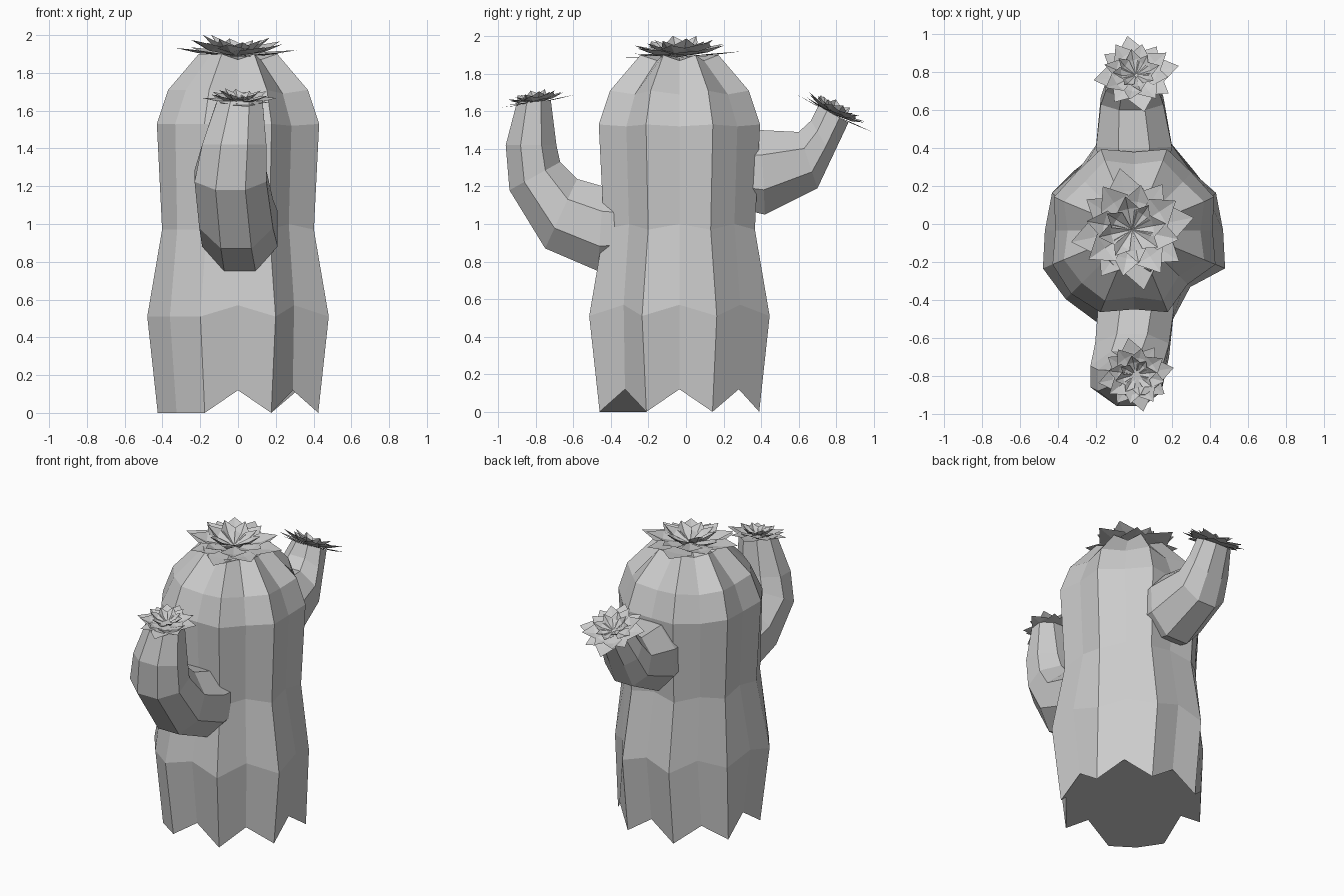
import bpy
import bmesh
from math import cos, sin, pi, radians
from mathutils import Vector

if "Cube" in bpy.data.objects:
    bpy.data.objects.remove(bpy.data.objects["Cube"])


def finish(bm, name):
    bmesh.ops.recalc_face_normals(bm, faces=bm.faces)
    mesh = bpy.data.meshes.new(name)
    bm.to_mesh(mesh)
    bm.free()
    obj = bpy.data.objects.new(name, mesh)
    bpy.context.collection.objects.link(obj)
    return obj


def skin(name, rings):
    """Bridge point rings with quads and close both ends."""
    bm = bmesh.new()
    loops = [[bm.verts.new(p) for p in ring] for ring in rings]
    n = len(loops[0])
    for a, b in zip(loops, loops[1:]):
        for i in range(n):
            j = (i + 1) % n
            bm.faces.new((a[i], a[j], b[j], b[i]))
    bm.faces.new(loops[0][::-1])
    top = bm.verts.new(sum((v.co for v in loops[-1]), Vector()) / n)
    for i in range(n):
        bm.faces.new((loops[-1][i], loops[-1][(i + 1) % n], top))
    return finish(bm, name)


# Ribbed trunk: ridge z, ridge r, valley z, side valley r, diagonal valley r,
# filled valley r, x squeeze of the back half
levels = [
    (0.00, 0.46, 0.12, 0.415, 0.41, 0.46, 1.0),
    (0.51, 0.52, 0.57, 0.47, 0.42, 0.51, 0.90),
    (0.97, 0.435, 1.00, 0.39, 0.38, 0.455, 0.98),
    (1.53, 0.465, 1.52, 0.415, 0.40, 0.47, 0.98),
    (1.71, 0.40, 1.69, 0.35, 0.335, 0.39, 1.0),
    (1.90, 0.225, 1.87, 0.18, 0.17, 0.20, 1.0),
]
rings = []
for zr, rr, zv, rs, rd, rf, squeeze in levels:
    ring = []
    for k in range(16):
        a = k * pi / 8
        r, z = (rr, zr) if k % 2 else (rs, zv)
        if k in (2, 6):
            r = rd * 1.09
        elif k == 14:
            r = rd
        elif k == 10:
            r, z = rf, zr
        x = r * cos(a) * (squeeze if 0 < k < 8 else 1)
        ring.append(Vector((x, r * sin(a) - 0.035, z)))
    rings.append(ring)
skin("trunk", rings)


# Arms: each ring is lower (y, z), upper (y, z), centre x, half width
def arm(name, sections, sides=8):
    rings = []
    grow = 1 / cos(pi / sides)
    for y0, z0, y1, z1, cx, hw in sections:
        c = Vector((cx, (y0 + y1) / 2, (z0 + z1) / 2))
        v = Vector((0, (y1 - y0) / 2, (z1 - z0) / 2)) * grow
        rings.append([c + v * cos(2 * pi * (i + 0.5) / sides)
                      + Vector((hw * grow * sin(2 * pi * (i + 0.5) / sides), 0, 0))
                      for i in range(sides)])
    return skin(name, rings)


arm("front_arm", [
    (-0.34, 0.77, -0.34, 1.18, 0.01, 0.20),
    (-0.47, 0.75, -0.44, 1.20, 0.01, 0.20),
    (-0.75, 0.87, -0.58, 1.24, -0.01, 0.195),
    (-0.94, 1.18, -0.67, 1.33, -0.04, 0.19),
    (-0.96, 1.42, -0.69, 1.42, -0.02, 0.17),
    (-0.90, 1.65, -0.72, 1.66, 0.01, 0.12),
])
arm("back_arm", [
    (0.29, 1.08, 0.29, 1.48, 0.00, 0.18),
    (0.42, 1.05, 0.40, 1.50, 0.00, 0.20),
    (0.70, 1.19, 0.60, 1.49, -0.01, 0.165),
    (0.78, 1.36, 0.665, 1.55, -0.01, 0.14),
    (0.865, 1.54, 0.705, 1.63, 0.00, 0.11),
])


# Flowers: three layers of folded, pointed petals
def flower(name, loc, size, tilt):
    bm = bmesh.new()
    for radius, rise, turn in ((1, 0.09, 0), (0.84, 0.23, 0.5), (0.55, 0.31, 0)):
        for i in range(8):
            a = (i + turn + 0.25) * pi / 4
            r = radius * (1 + 0.07 * cos(3 * i))
            lift = rise + 0.06 * sin(5 * i)

            def pt(d, w, z):
                return bm.verts.new((d * cos(a) - w * sin(a),
                                     d * sin(a) + w * cos(a), z))
            base = pt(0, 0, 0)
            fold = pt(r * 0.62, 0, lift * 0.35)
            left = pt(r * 0.60, r * 0.31, lift * 0.65)
            right = pt(r * 0.60, -r * 0.31, lift * 0.65)
            tip = pt(r, 0, lift)
            for f in ((base, fold, left), (base, right, fold),
                      (fold, tip, left), (fold, right, tip)):
                bm.faces.new(f)
    obj = finish(bm, name)
    obj.location = loc
    obj.scale = (size,) * 3
    obj.rotation_euler = (radians(tilt), 0, 0)


flower("top_flower", (-0.01, -0.03, 1.89), 0.31, 2)
flower("front_flower", (0.01, -0.795, 1.645), 0.19, 9)
flower("back_flower", (0.01, 0.785, 1.582), 0.215, -27)
